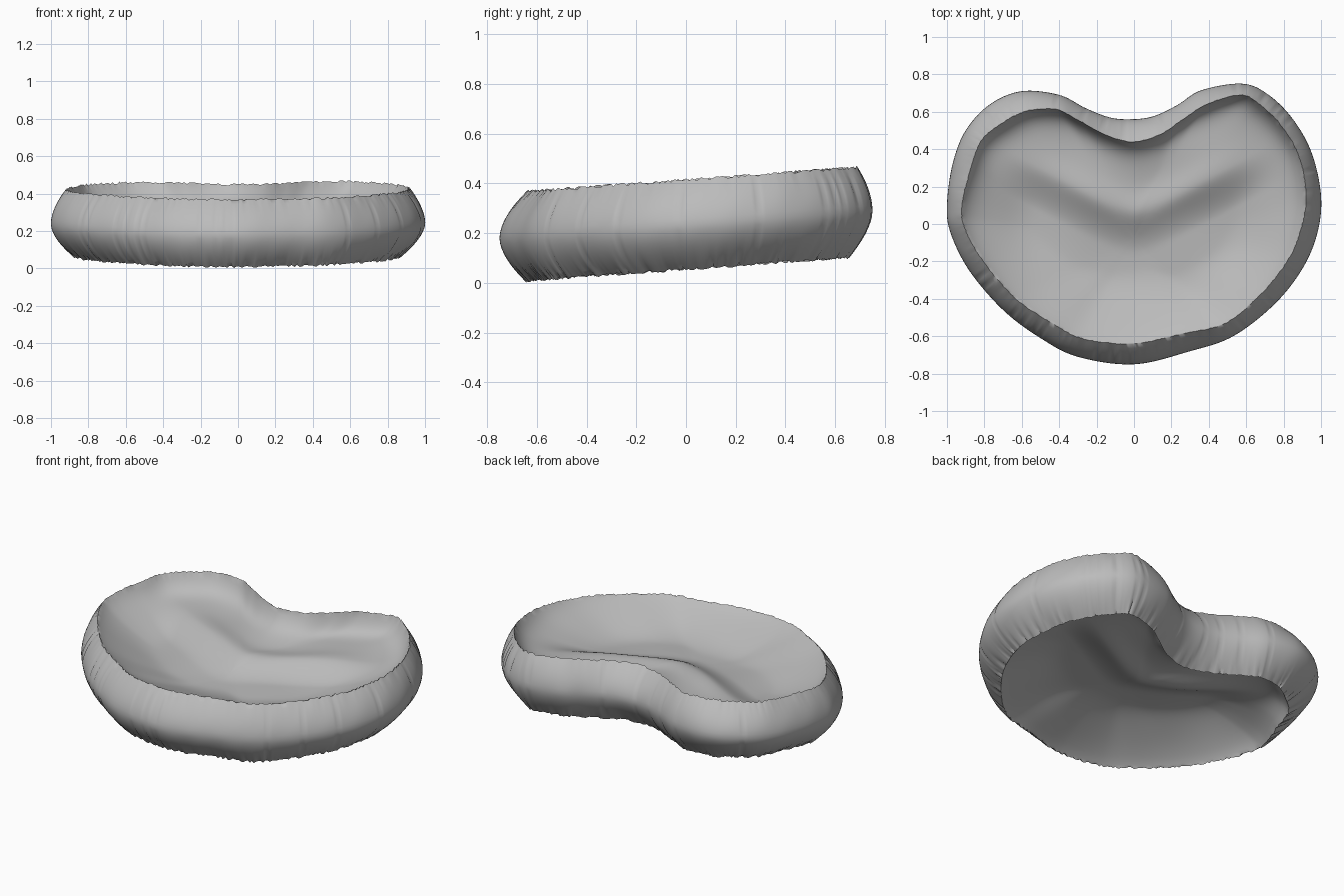
import bpy, bmesh, math, random
from mathutils import Vector

random.seed(4)
default = bpy.data.objects.get("Cube")
if default:
    bpy.data.objects.remove(default)

COLUMNS, SIDE_STEPS, PANEL_STEPS = 400, 16, 30
HALF_HEIGHT, TILT, MID_Z = 0.18, 0.073, 0.235
CENTRE = Vector((0, -0.08))

# Heart outline, clockwise from the notch: x, y, inset of the seam
OUTLINE = [
    (-.02, .56, .12), (.1, .575, .105), (.23, .635, .08), (.36, .715, .08), (.58, .75, .06),
    (.72, .69, .07), (.85, .56, .07), (.95, .38, .07), (1, .15, .08), (.98, -.05, .09),
    (.9, -.24, .09), (.75, -.43, .09), (.53, -.6, .08), (.3, -.68, .1), (0, -.75, .11),
    (-.3, -.71, .1), (-.5, -.61, .1), (-.7, -.46, .09), (-.88, -.25, .09), (-.98, -.05, .08),
    (-1, .1, .08), (-.97, .32, .1), (-.9, .5, .1), (-.77, .64, .12), (-.6, .71, .11),
    (-.4, .69, .08), (-.26, .62, .075), (-.13, .57, .095)]


def smooth_point(u):
    """Catmull-Rom point on the closed outline, u in 0..1."""
    n = len(OUTLINE)
    i, t = divmod(u * n, 1)
    a, b, c, d = [Vector(OUTLINE[(int(i) + k) % n]) for k in (-1, 0, 1, 2)]
    return b + 0.5 * t * (c - a + t * (2 * a - 5 * b + 4 * c - d + t * (3 * (b - c) + d - a)))


def smoothstep(v):
    v = min(max(v, 0), 1)
    return v * v * (3 - 2 * v)


def dent(x, y, d):
    """Depth of the sunken panel: steep at the back seam, gentle at the front, with a curved fold."""
    reach = 0.05 + 0.09 * smoothstep(0.5 - y)
    fall = 0.115 * (1 - math.exp(-d / reach))
    v = math.hypot(0.55 * x, 0.06) + 0.02 - y
    inner = smoothstep((d - 0.05) / 0.35)
    step = 0.05 * smoothstep(v / 0.24) * inner
    ridge = 0.02 * math.exp(-(v / 0.09) ** 2) * inner * smoothstep(1.4 - 2 * abs(x))
    ripple = 0.006 * math.sin(9 * x + 3 * y) * math.sin(8 * y - 2 * x) * smoothstep(d / 0.3)
    return fall + step - ridge + ripple


# Resample the outline evenly, then find its inward normals
fine = [smooth_point(i / 3000) for i in range(3000)]
lengths = [0]
for a, b in zip(fine, fine[1:] + fine[:1]):
    lengths.append(lengths[-1] + (b - a).xy.length)
outer, k = [], 0
for i in range(COLUMNS):
    while lengths[k + 1] < lengths[-1] * i / COLUMNS:
        k += 1
    outer.append(fine[k])
normals = []
for i in range(COLUMNS):
    tangent = (outer[(i + 2) % COLUMNS] - outer[i - 2]).xy.normalized()
    normals.append(Vector((tangent.y, -tangent.x)))

# Small gathers along the two seams
gather = {s: [random.uniform(-1, 1) for _ in range(COLUMNS)] for s in (-1, 1)}
pleat = [1 if random.random() < 0.08 else 0 for _ in range(COLUMNS)]


def side_point(i, t, wrinkle=1):
    """Bulging side wall, t from -1 at the lower seam to 1 at the upper seam."""
    s = 1 if t > 0 else -1
    x, y, width = outer[i]
    if s < 0:
        width += 0.05 * x * x + 0.02 * smoothstep(y * 3)
    g = wrinkle * gather[s][i] * abs(t) ** 4
    crease = 0.024 * pleat[i] * abs(t) * (1 - abs(t))
    wave = 0.003 * math.sin(math.tau * 32 * i / COLUMNS + 2 * t) * abs(t) * (1 - abs(t))
    p = Vector((x, y)) + normals[i] * (width * abs(t) ** 1.8 + 0.002 * g + crease + wave)
    return Vector((p.x, p.y, MID_Z + TILT * p.y + HALF_HEIGHT * t + 0.006 * g))


def panel_point(i, s, f):
    """Sunken panel, f from 0 at the seam to 1 at the centre."""
    rim = side_point(i, s, 0)
    p = rim.xy.lerp(CENTRE, f)
    d = (rim.xy - CENTRE).length * f
    z = MID_Z + TILT * p.y + s * (HALF_HEIGHT - dent(p.x, p.y, d))
    return Vector((p.x, p.y, z))


# Rings run from the lower centre, up the side, to the upper centre
fractions = [(j / PANEL_STEPS) ** 1.4 for j in range(1, PANEL_STEPS)]
rings = [[panel_point(i, -1, f) for i in range(COLUMNS)] for f in reversed(fractions)]
rings += [[side_point(i, 2 * j / SIDE_STEPS - 1) for i in range(COLUMNS)]
          for j in range(SIDE_STEPS + 1)]
rings += [[panel_point(i, 1, f) for i in range(COLUMNS)] for f in fractions]

bm = bmesh.new()
grid = [[bm.verts.new(p) for p in ring] for ring in rings]
for low, high in zip(grid, grid[1:]):
    for i in range(COLUMNS):
        bm.faces.new((low[i - 1], high[i - 1], high[i], low[i]))
for ring, s in ((grid[0], -1), (grid[-1], 1)):
    hub = bm.verts.new(panel_point(0, s, 1))
    for i in range(COLUMNS):
        bm.faces.new((ring[i - 1], ring[i], hub))
bmesh.ops.recalc_face_normals(bm, faces=bm.faces)
mesh = bpy.data.meshes.new("heart_cushion")
bm.to_mesh(mesh)
bm.free()

# Plain grey cloth
cloth = bpy.data.materials.new("grey_cloth")
cloth.use_nodes = True
grey = (0.5, 0.5, 0.5, 1)
cloth.diffuse_color = grey
cloth.node_tree.nodes["Principled BSDF"].inputs["Base Color"].default_value = grey
mesh.materials.append(cloth)

cushion = bpy.data.objects.new("heart_cushion", mesh)
bpy.context.collection.objects.link(cushion)
bpy.context.view_layer.objects.active = cushion
cushion.select_set(True)
bpy.ops.object.shade_smooth_by_angle(angle=math.radians(50))
